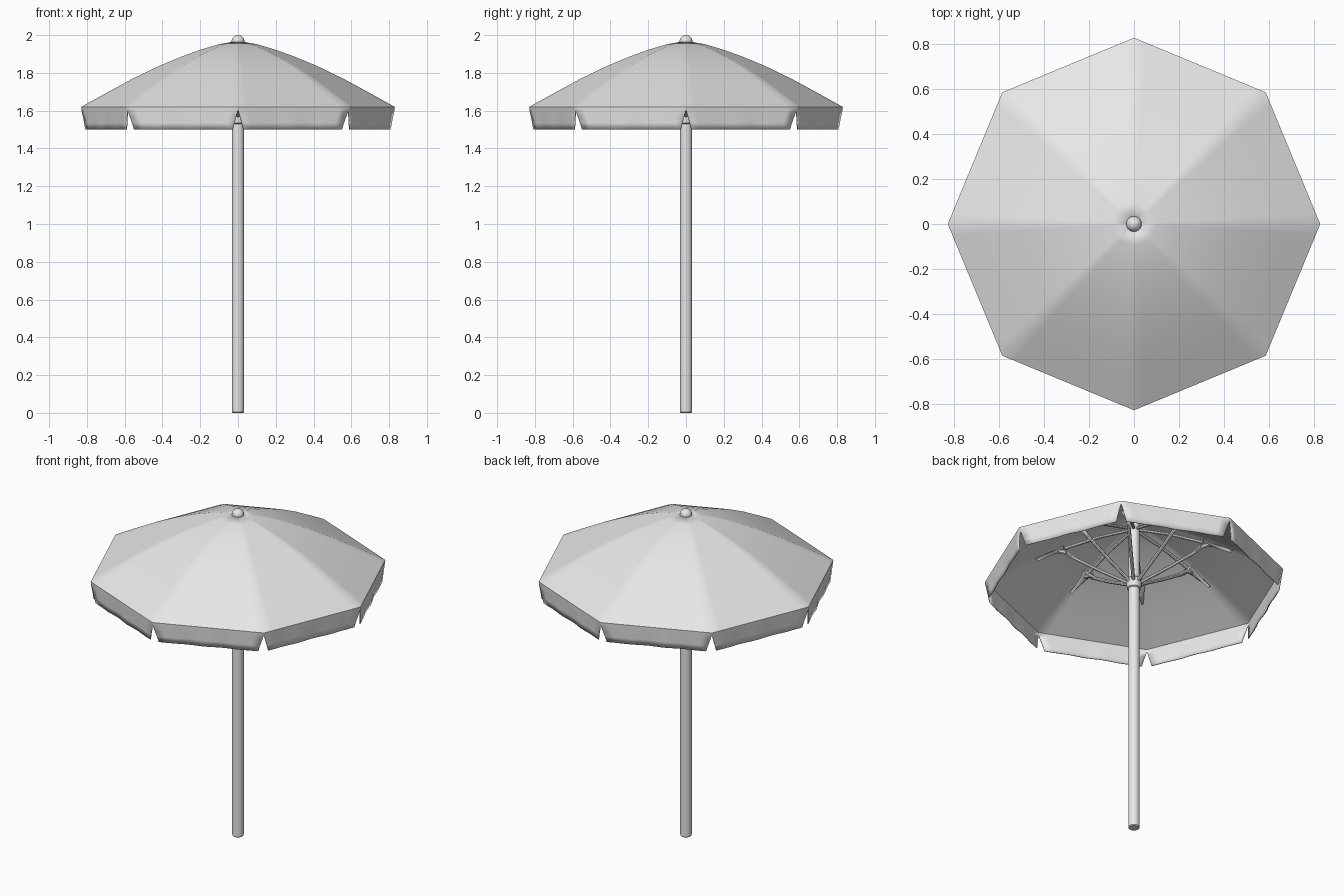
import bpy, bmesh, math
from mathutils import Vector

if "Cube" in bpy.data.objects:
    bpy.data.objects.remove(bpy.data.objects["Cube"])

SIDES, STEPS = 8, 12

grey = bpy.data.materials.new("light_grey")
grey.diffuse_color = (0.8, 0.8, 0.8, 1)
grey.use_nodes = True
grey.node_tree.nodes["Principled BSDF"].inputs["Base Color"].default_value = grey.diffuse_color


def finish(ob, angle=35):
    ob.data.materials.clear()
    ob.data.materials.append(grey)
    bpy.ops.object.select_all(action='DESELECT')
    ob.select_set(True)
    bpy.context.view_layer.objects.active = ob
    bpy.ops.object.shade_smooth_by_angle(angle=math.radians(angle))
    return ob


def mesh_object(name, bm, angle=35):
    me = bpy.data.meshes.new(name)
    bm.to_mesh(me)
    bm.free()
    ob = bpy.data.objects.new(name, me)
    bpy.context.collection.objects.link(ob)
    return finish(ob, angle)


def lathe(name, profile, segs=32):
    bm = bmesh.new()
    vs = [bm.verts.new((r, 0, z)) for r, z in profile]
    es = [bm.edges.new(p) for p in zip(vs, vs[1:])]
    bmesh.ops.spin(bm, geom=vs + es, cent=(0, 0, 0), axis=(0, 0, 1),
                   angle=math.tau, steps=segs)
    bmesh.ops.remove_doubles(bm, verts=bm.verts, dist=1e-5)
    bmesh.ops.recalc_face_normals(bm, faces=bm.faces)
    return mesh_object(name, bm)


def corner(i, r, z):
    a = math.tau * i / SIDES
    return Vector((r * math.cos(a), r * math.sin(a), z))


# Fabric canopy: eight panels, each with its own hanging flap
roof = [(0.02, 1.966), (0.1, 1.952), (0.2, 1.922), (0.3, 1.886),
        (0.42, 1.836), (0.56, 1.768), (0.7, 1.692), (0.83, 1.62)]
# flap rows: radius, height, inset from the corners (makes the V slits)
flap = [(0.829, 1.605, 0.0), (0.826, 1.57, 0.011),
        (0.823, 1.535, 0.022), (0.82, 1.50, 0.031)]
bm = bmesh.new()
for i in range(SIDES):
    out = corner(i + 0.5, 1, 0)
    rows = []
    for k, (r, z, inset) in enumerate([(r, z, 0) for r, z in roof] + flap):
        a, b = corner(i, r, z), corner(i + 1, r, z)
        d = (b - a).normalized() * inset
        a, b = a + d, b - d
        row = []
        for s in range(STEPS + 1):
            t = s / STEPS
            p = a.lerp(b, t)
            # soft ripples in the loose cloth
            if k > len(roof):
                p += out * 0.004 * (k - len(roof)) / 3 * math.sin(
                    math.pi * t) * math.sin(t * 17 + i * 2.1)
            row.append(bm.verts.new(p))
        rows.append(row)
    for u, v in zip(rows, rows[1:]):
        for s in range(STEPS):
            bm.faces.new((u[s], v[s], v[s + 1], u[s + 1]))
bmesh.ops.remove_doubles(bm, verts=bm.verts, dist=1e-4)
canopy = mesh_object("canopy", bm, 40)
cloth = canopy.modifiers.new("thickness", 'SOLIDIFY')
cloth.thickness = 0.005
cloth.offset = -1

# Pole, top knob and sliding hub
lathe("pole", [(0, 0), (0.028, 0), (0.032, 0.005), (0.032, 1.95), (0, 1.95)])
lathe("top_knob", [(0.034 * math.sin(math.pi * j / 14),
                    1.966 + 0.034 * math.cos(math.pi * j / 14)) for j in range(15)])
lathe("hub", [(0.031, 1.53), (0.039, 1.535), (0.042, 1.56), (0.042, 1.59), (0.031, 1.60)])


def rod(name, pts):
    """Tapering tube along (radius, height, thickness) points, one per corner."""
    cu = bpy.data.curves.new(name, 'CURVE')
    cu.dimensions = '3D'
    cu.bevel_depth = 1.0
    cu.bevel_resolution = 2
    cu.use_fill_caps = True
    for i in range(SIDES):
        sp = cu.splines.new('POLY')
        sp.points.add(len(pts) - 1)
        for q, (r, z, w) in zip(sp.points, pts):
            q.co = (*corner(i, r, z), 1)
            q.radius = w
    ob = bpy.data.objects.new(name, cu)
    bpy.context.collection.objects.link(ob)
    bpy.ops.object.select_all(action='DESELECT')
    ob.select_set(True)
    bpy.context.view_layer.objects.active = ob
    bpy.ops.object.convert(target='MESH')
    return finish(bpy.context.view_layer.objects.active, 40)


# Upper ribs under the cloth and lower struts from the hub
rod("ribs", [(0.02, 1.91, 0.009), (0.2, 1.872, 0.009), (0.36, 1.82, 0.010),
             (0.46, 1.784, 0.010), (0.55, 1.752, 0.004)])
rod("struts", [(0.03, 1.57, 0.010), (0.2, 1.665, 0.010), (0.33, 1.745, 0.010),
               (0.38, 1.785, 0.013), (0.42, 1.797, 0.012)])

# Flared brackets where each strut meets its rib
bm = bmesh.new()
for i in range(SIDES):
    side = corner(i + 2, 1, 0)
    outline = [(0.32, 1.738, 0.008), (0.37, 1.77, 0.014), (0.39, 1.81, 0.04),
               (0.44, 1.79, 0.02), (0.54, 1.748, 0.006)]
    rings = []
    for r, z, w in outline:
        c = corner(i, r, z)
        rings.append([bm.verts.new(c + side * x * w + Vector((0, 0, h)))
                      for x, h in ((-1, 0), (0, -0.012), (1, 0), (0, 0.008))])
    for u, v in zip(rings, rings[1:]):
        for s in range(4):
            bm.faces.new((u[s], u[(s + 1) % 4], v[(s + 1) % 4], v[s]))
    bm.faces.new(rings[0])
    bm.faces.new(rings[-1])
bmesh.ops.recalc_face_normals(bm, faces=bm.faces)
mesh_object("brackets", bm, 50)
